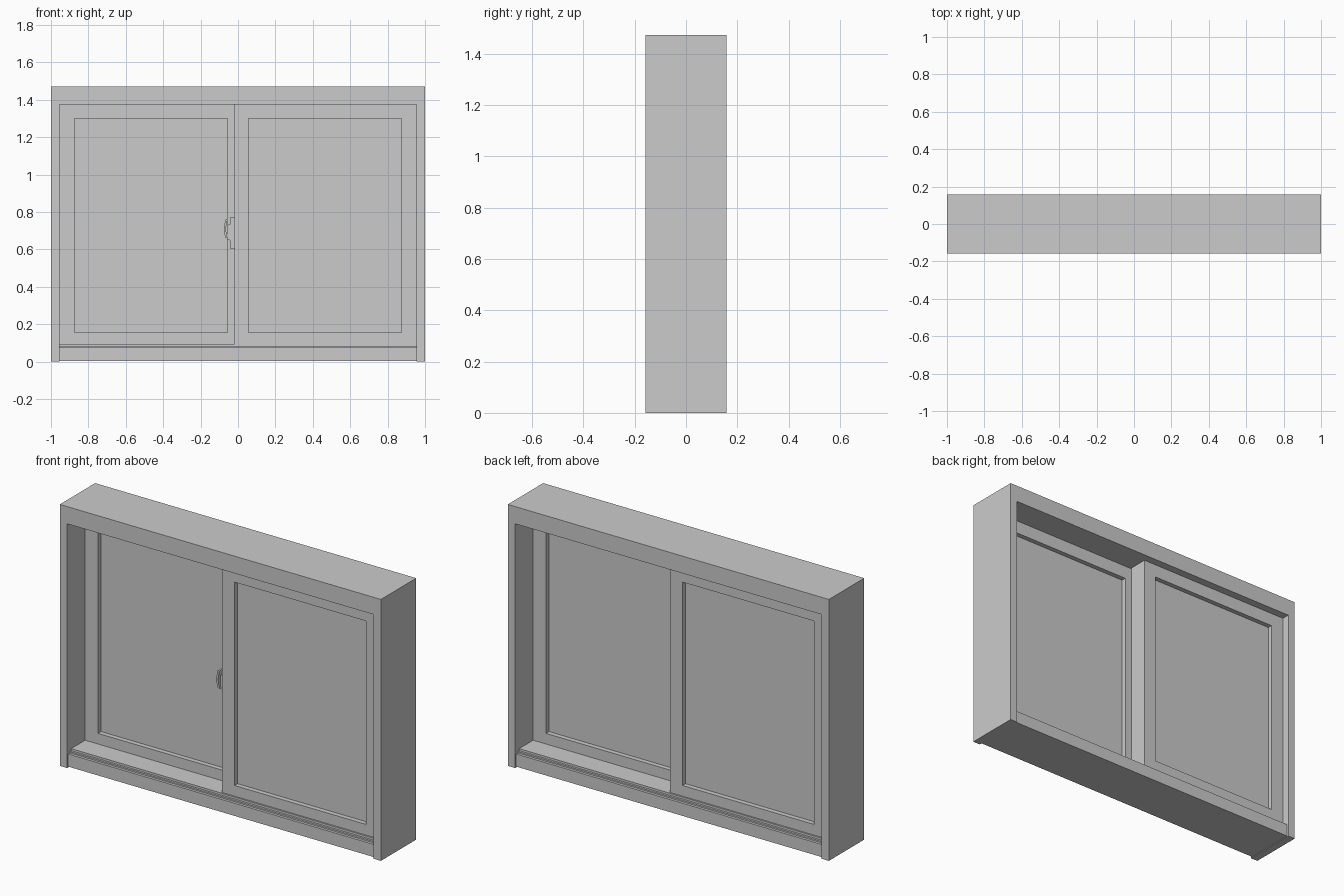
import bpy, bmesh, math
from mathutils import Vector

if "Cube" in bpy.data.objects:
    bpy.data.objects.remove(bpy.data.objects["Cube"])


def make(name, bm):
    bmesh.ops.recalc_face_normals(bm, faces=bm.faces)
    me = bpy.data.meshes.new(name)
    bm.to_mesh(me)
    bm.free()
    ob = bpy.data.objects.new(name, me)
    bpy.context.collection.objects.link(ob)
    return ob


def prism(name, pts, axis):
    """Extrude a closed profile of 3D points along a vector."""
    bm = bmesh.new()
    face = bm.faces.new([bm.verts.new(p) for p in pts])
    ext = bmesh.ops.extrude_face_region(bm, geom=[face])
    verts = [v for v in ext["geom"] if isinstance(v, bmesh.types.BMVert)]
    bmesh.ops.translate(bm, verts=verts, vec=Vector(axis))
    return make(name, bm)


def box(name, x0, x1, y0, y1, z0, z1):
    return prism(name, [(x0, y0, z0), (x1, y0, z0), (x1, y0, z1), (x0, y0, z1)], (0, y1 - y0, 0))


def ring(name, outer, inner, y0, y1):
    """Rectangular frame; outer and inner are (x0, x1, z0, z1)."""
    bm = bmesh.new()

    def loop(r, y):
        a, b, c, d = r
        return [bm.verts.new((x, y, z)) for x, z in ((a, c), (b, c), (b, d), (a, d))]
    loops = [loop(outer, y0), loop(inner, y0), loop(inner, y1), loop(outer, y1)]
    for k in range(4):
        p, q = loops[k], loops[(k + 1) % 4]
        for i in range(4):
            j = (i + 1) % 4
            bm.faces.new((p[i], p[j], q[j], q[i]))
    return make(name, bm)


D, H, IN, TOP, SILL = 0.157, 1.472, 0.955, 1.375, 0.095

# Outer frame: jambs and head as one arch profile
arch = [(-1, 0), (-IN, 0), (-IN, TOP), (IN, TOP), (IN, 0), (1, 0), (1, H), (-1, H)]
prism("outer_frame", [(x, -D, z) for x, z in arch], (0, 2 * D, 0))

# Stepped sill, slightly recessed between the jambs
half = [(0.147, 0.004), (0.147, 0.075), (0.132, 0.075), (0.132, 0.083), (0.12, 0.083), (0.12, SILL)]
sill = half + [(-y, z) for y, z in reversed(half)]
prism("sill", [(-IN, y, z) for y, z in sill], (2 * IN, 0, 0))

# Two sliding sashes, one per track, each with a pane
for side, s in (("right", 1), ("left", -1)):
    xs = sorted((-0.02 * s, IN * s))
    gx = sorted((0.057 * s, 0.875 * s))
    ys = sorted((-0.112 * s, -0.004 * s))
    ring(side + "_sash", (*xs, SILL, TOP), (*gx, 0.155, 1.3), *ys)
    box(side + "_pane", *gx, ys[0] + 0.027, ys[1] - 0.027, 0.155, 1.3)

# Latch on the edge of the front sash: stepped base plate
plate = [(-0.02, 0.605), (-0.043, 0.605), (-0.043, 0.648), (-0.06, 0.655), (-0.06, 0.728),
         (-0.043, 0.735), (-0.043, 0.772), (-0.02, 0.772)]
prism("latch_base", [(x, -0.072, z) for x, z in plate], (0, 0.05, 0))

# Curved latch lever
outer = [(-0.066 - 0.009 * math.sin(math.pi * i / 8), 0.66 + 0.1 * i / 8) for i in range(9)]
inner = [(x + 0.011, z) for x, z in reversed(outer)]
prism("latch_lever", [(x, -0.085, z) for x, z in outer + inner], (0, 0.035, 0))
